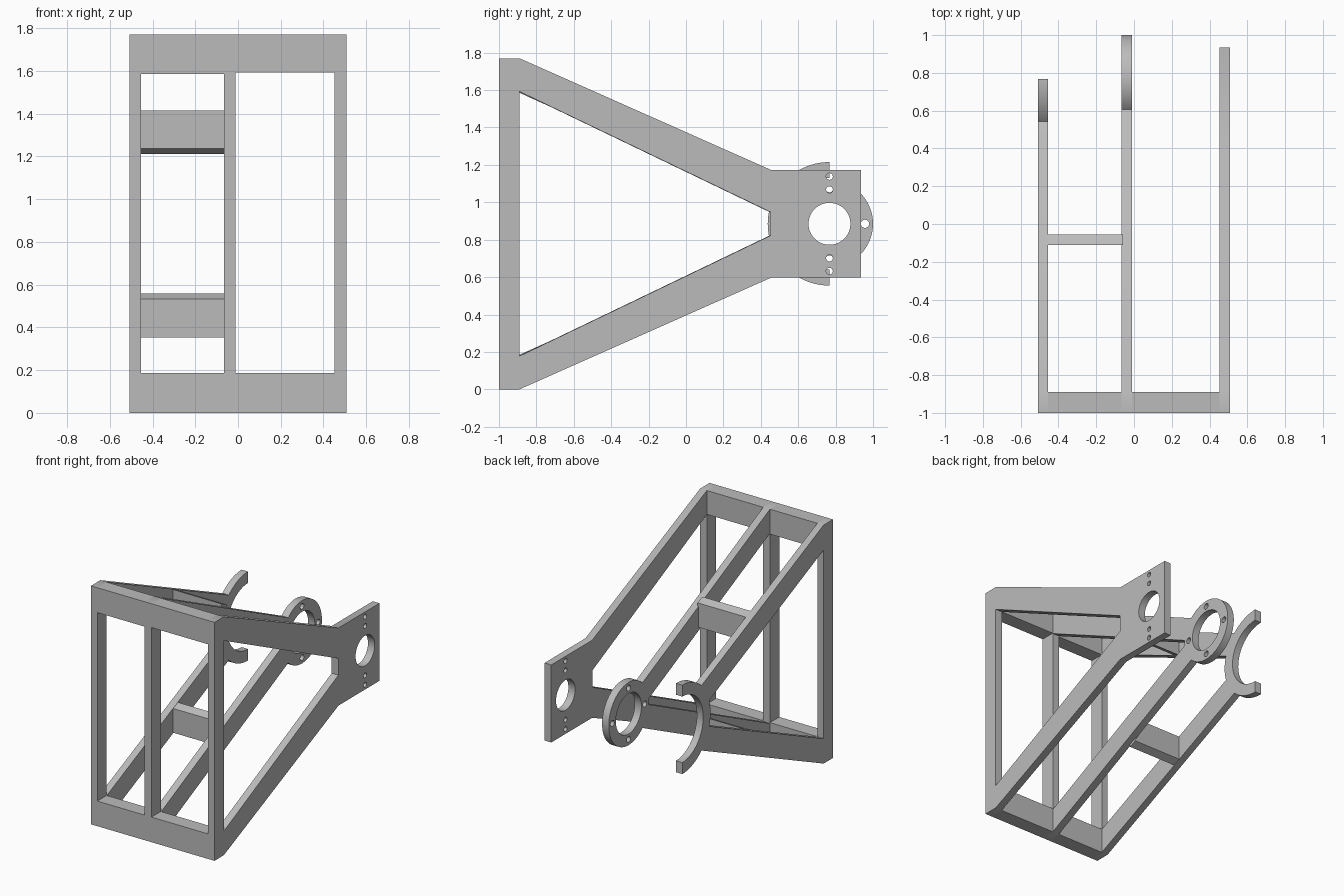
import bpy
from math import cos, sin, radians
from mathutils import Matrix

if "Cube" in bpy.data.objects:
    bpy.data.objects.remove(bpy.data.objects["Cube"], do_unlink=True)

grey = bpy.data.materials.new("light_grey")
grey.use_nodes = True
grey.diffuse_color = (0.5, 0.5, 0.5, 1)
grey.node_tree.nodes["Principled BSDF"].inputs["Base Color"].default_value = (0.5, 0.5, 0.5, 1)

CY, CZ = 0.767, 0.885           # shared axis of the bearing openings
FRONT, BACK = -1.0, -0.89       # depth of the front posts
TOP = 2 * CZ
LEFT_X, MID_X, RIGHT_X = (-0.507, -0.455), (-0.066, -0.011), (0.452, 0.507)


def arc(r, a0, a1, n=32):
    """Points on an arc around the shared axis, angles in degrees."""
    return [(CY + r * cos(radians(a0 + (a1 - a0) * i / n)),
             CZ + r * sin(radians(a0 + (a1 - a0) * i / n))) for i in range(n + 1)]


def circle(r, cy=CY, cz=CZ, n=48):
    return [(cy + r * cos(radians(360 * i / n)), cz + r * sin(radians(360 * i / n)))
            for i in range(n)]


def mirrored(points):
    """Lower half of a profile followed by its reflection above the axis."""
    return points + [(y, TOP - z) for y, z in reversed(points)]


def plate(name, xs, outline, holes=()):
    """Side profile (y, z) with holes, extruded across x."""
    curve = bpy.data.curves.new(name, "CURVE")
    curve.dimensions = "2D"
    curve.fill_mode = "BOTH"
    curve.extrude = (xs[1] - xs[0]) / 2
    for points in (outline, *holes):
        spline = curve.splines.new("POLY")
        spline.points.add(len(points) - 1)
        for p, (y, z) in zip(spline.points, points):
            p.co = (y, z, 0, 1)
        spline.use_cyclic_u = True
    obj = bpy.data.objects.new(name, curve)
    bpy.context.collection.objects.link(obj)
    bpy.ops.object.select_all(action="DESELECT")
    obj.select_set(True)
    bpy.context.view_layer.objects.active = obj
    bpy.ops.object.convert(target="MESH")
    obj = bpy.context.object
    obj.data.transform(Matrix(((0, 0, 1, sum(xs) / 2), (1, 0, 0, 0), (0, 1, 0, 0), (0, 0, 0, 1))))
    obj.data.materials.clear()
    obj.data.materials.append(grey)
    bpy.ops.object.shade_smooth_by_angle(angle=radians(30))
    return obj


heel = [(FRONT, 0), (BACK, 0)]
heel_top = [(BACK, TOP), (FRONT, TOP)]

# Left side frame ending in an open half-ring cradle
plate("left_frame_with_cradle", LEFT_X,
      heel + arc(0.33, -133, -90) + arc(0.245, -90, -270) + arc(0.33, 90, 133) + heel_top,
      [[(BACK, 0.185)] + arc(0.33, 197, 163, 12) + [(BACK, 1.585)]])

# Middle frame ending in a drilled ring
bolts = [circle(0.022, CY + 0.19 * cos(radians(a)), CZ + 0.19 * sin(radians(a)), 20)
         for a in (0, 90, 180, 270)]
plate("middle_frame_with_ring", MID_X,
      heel + arc(0.233, -134, 134, 64) + heel_top,
      [[(BACK, 0.18)] + arc(0.233, 185, 175, 4) + [(BACK, 1.59)], circle(0.15)] + bolts)

# Right frame ending in a square mounting plate
screws = [circle(0.018, CY, CZ + dz, 20) for dz in (-0.253, -0.183, 0.183, 0.253)]
plate("right_frame_with_mount", RIGHT_X,
      mirrored(heel + [(0.455, 0.597), (0.935, 0.597)]),
      [mirrored([(BACK, 0.178), (0.453, 0.823)]), circle(0.112)] + screws)

# Front rails between the frames
for side, xs, top_z in (("left", (LEFT_X[1], MID_X[0]), 1.585),
                        ("right", (MID_X[1], RIGHT_X[0]), 1.593)):
    for level, z0, z1 in (("lower", 0, 0.186), ("upper", top_z, TOP)):
        plate(f"{level}_{side}_front_rail", xs,
              [(FRONT, z0), (BACK, z0), (BACK, z1), (FRONT, z1)])

# Cross braces between the left and middle arms, following the arm slope
brace = [(y, z + 0.447 * (y - BACK)) for y, z in
         ((-0.11, 0.005), (-0.055, 0.005), (-0.055, 0.185), (-0.11, 0.185))]
plate("lower_cross_brace", (LEFT_X[1], -0.057), brace)
plate("upper_cross_brace", (LEFT_X[1], -0.057), [(y, TOP - z) for y, z in brace])
